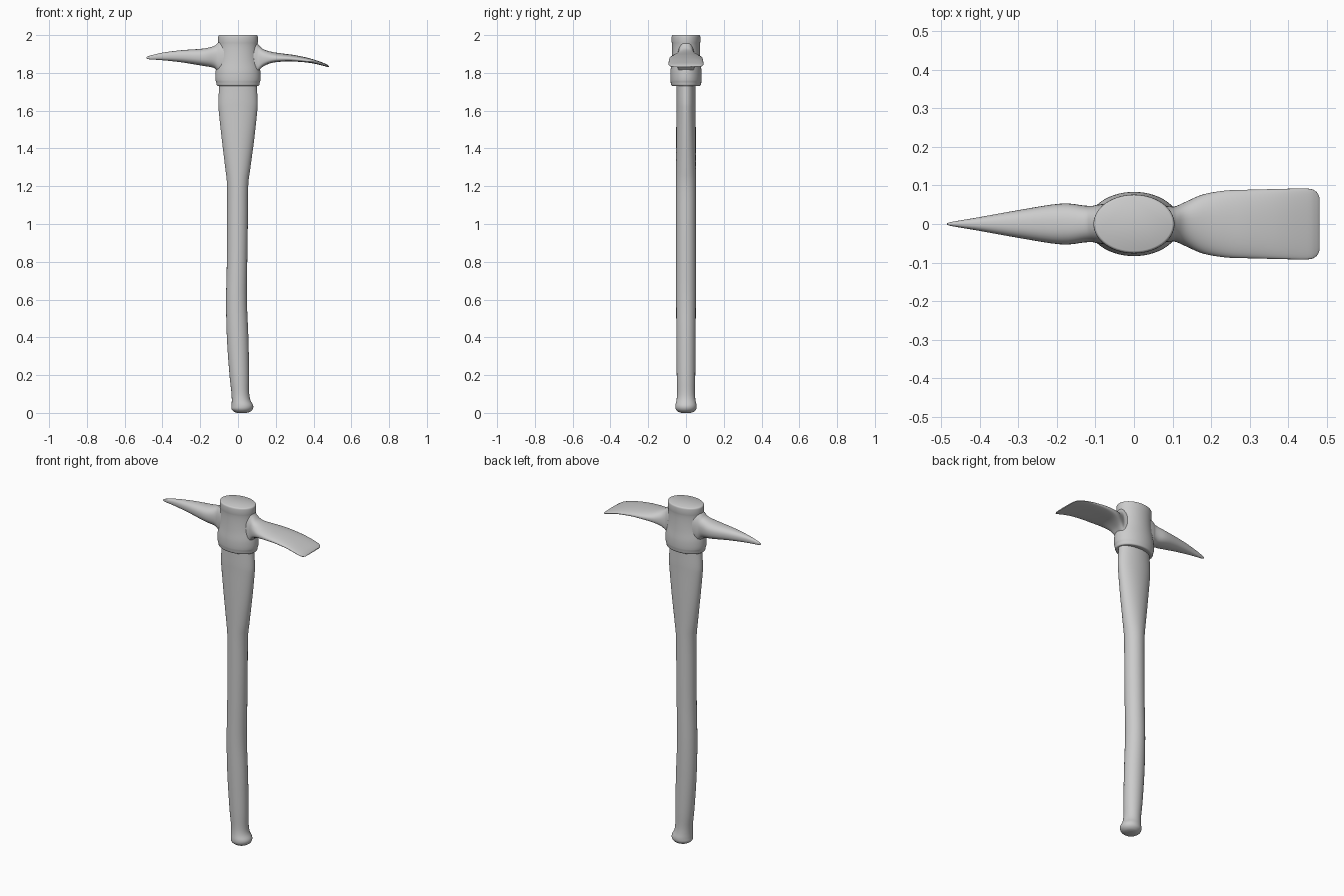
import bpy, bmesh, math


def smooth_rows(rows, steps):
    """Catmull-Rom interpolation between section rows."""
    out = []
    for i in range(len(rows) - 1):
        p0, p1 = rows[max(i - 1, 0)], rows[i]
        p2, p3 = rows[i + 1], rows[min(i + 2, len(rows) - 1)]
        for s in range(steps):
            t = s / steps
            out.append([b + 0.5 * t * (c - a + t * (2*a - 5*b + 4*c - d + t * (3*(b - c) + d - a)))
                        for a, b, c, d in zip(p0, p1, p2, p3)])
    return out + [rows[-1]]


def spow(v, e):
    return math.copysign(abs(v) ** e, v)


def loft(name, rows, place, n=40, power=1.0, angle=50):
    """Skin a row of closed cross-sections; place(row, u, v) gives a point."""
    bm = bmesh.new()
    rings = []
    for row in rows:
        ring = []
        for k in range(n):
            a = 2 * math.pi * k / n
            ring.append(bm.verts.new(place(row, spow(math.cos(a), power), spow(math.sin(a), power))))
        rings.append(ring)
    for r0, r1 in zip(rings, rings[1:]):
        for k in range(n):
            j = (k + 1) % n
            bm.faces.new((r0[k], r0[j], r1[j], r1[k]))
    bm.faces.new(rings[0])
    bm.faces.new(rings[-1])
    bmesh.ops.recalc_face_normals(bm, faces=bm.faces)
    me = bpy.data.meshes.new(name)
    bm.to_mesh(me)
    bm.free()
    ob = bpy.data.objects.new(name, me)
    bpy.context.collection.objects.link(ob)
    bpy.context.view_layer.objects.active = ob
    ob.select_set(True)
    bpy.ops.object.shade_smooth_by_angle(angle=math.radians(angle))
    ob.select_set(False)
    return ob


def upright(r, u, v):      # row: z, centre x, half x, half y
    return (r[1] + r[2] * u, r[3] * v, r[0])


def sideways(r, u, v):     # row: x, centre z, half z, half y
    return (r[0], r[3] * u, r[1] + r[2] * v)


def blade_section(r, u, v):  # crowned top, flatter underside
    z = r[1] + r[2] * v - 0.25 * r[2] * u * u
    return (r[0], r[3] * u, z)


# Curved wooden handle with end knob
handle = [(0.0, 0.02, 0.025, 0.025), (0.006, 0.022, 0.042, 0.041), (0.02, 0.022, 0.056, 0.054),
          (0.04, 0.023, 0.057, 0.056), (0.07, 0.016, 0.049, 0.050), (0.11, 0.012, 0.047, 0.047),
          (0.2, 0.007, 0.052, 0.049), (0.4, -0.002, 0.057, 0.051), (0.6, -0.008, 0.055, 0.052),
          (0.8, -0.005, 0.054, 0.052), (1.0, -0.003, 0.055, 0.052), (1.2, -0.002, 0.056, 0.052),
          (1.3, -0.001, 0.067, 0.052), (1.45, 0, 0.086, 0.052), (1.6, 0, 0.102, 0.051),
          (1.65, 0, 0.104, 0.051), (1.72, 0, 0.100, 0.050), (1.8, 0, 0.096, 0.050)]
loft("handle", smooth_rows(handle, 4), upright)

# Oval socket of the head
socket = [(1.733, 0, 0.100, 0.060), (1.731, 0, 0.108, 0.074), (1.737, 0, 0.113, 0.079),
          (1.75, 0, 0.115, 0.081), (1.762, 0, 0.119, 0.083), (1.80, 0, 0.119, 0.083),
          (1.83, 0, 0.115, 0.080), (1.86, 0, 0.108, 0.077), (1.91, 0, 0.103, 0.074),
          (1.95, 0, 0.103, 0.074), (1.965, 0, 0.105, 0.076), (1.99, 0, 0.105, 0.076),
          (1.997, 0, 0.103, 0.074), (2.0, 0, 0.099, 0.070)]
loft("head_socket", smooth_rows(socket, 2), upright, n=56)

# Pointed pick arm
pick = [(-0.05, 1.88, 0.10, 0.056), (-0.095, 1.88, 0.088, 0.050), (-0.11, 1.882, 0.074, 0.047),
        (-0.13, 1.884, 0.057, 0.048), (-0.19, 1.883, 0.045, 0.053), (-0.3, 1.888, 0.032, 0.036),
        (-0.4, 1.887, 0.020, 0.018), (-0.47, 1.881, 0.009, 0.006), (-0.485, 1.88, 0.003, 0.002)]
loft("pick_arm", smooth_rows(pick, 4), sideways, n=32, power=0.85)

# Broad drooping blade arm
blade = [(0.05, 1.88, 0.10, 0.052), (0.095, 1.88, 0.085, 0.046), (0.11, 1.88, 0.068, 0.047),
         (0.135, 1.88, 0.045, 0.058), (0.18, 1.882, 0.029, 0.077), (0.24, 1.881, 0.021, 0.087),
         (0.3, 1.877, 0.017, 0.089), (0.38, 1.865, 0.012, 0.091), (0.45, 1.846, 0.008, 0.092),
         (0.473, 1.837, 0.006, 0.084), (0.482, 1.833, 0.003, 0.068)]
loft("blade_arm", smooth_rows(blade, 4), blade_section, n=40, power=0.8, angle=60)
